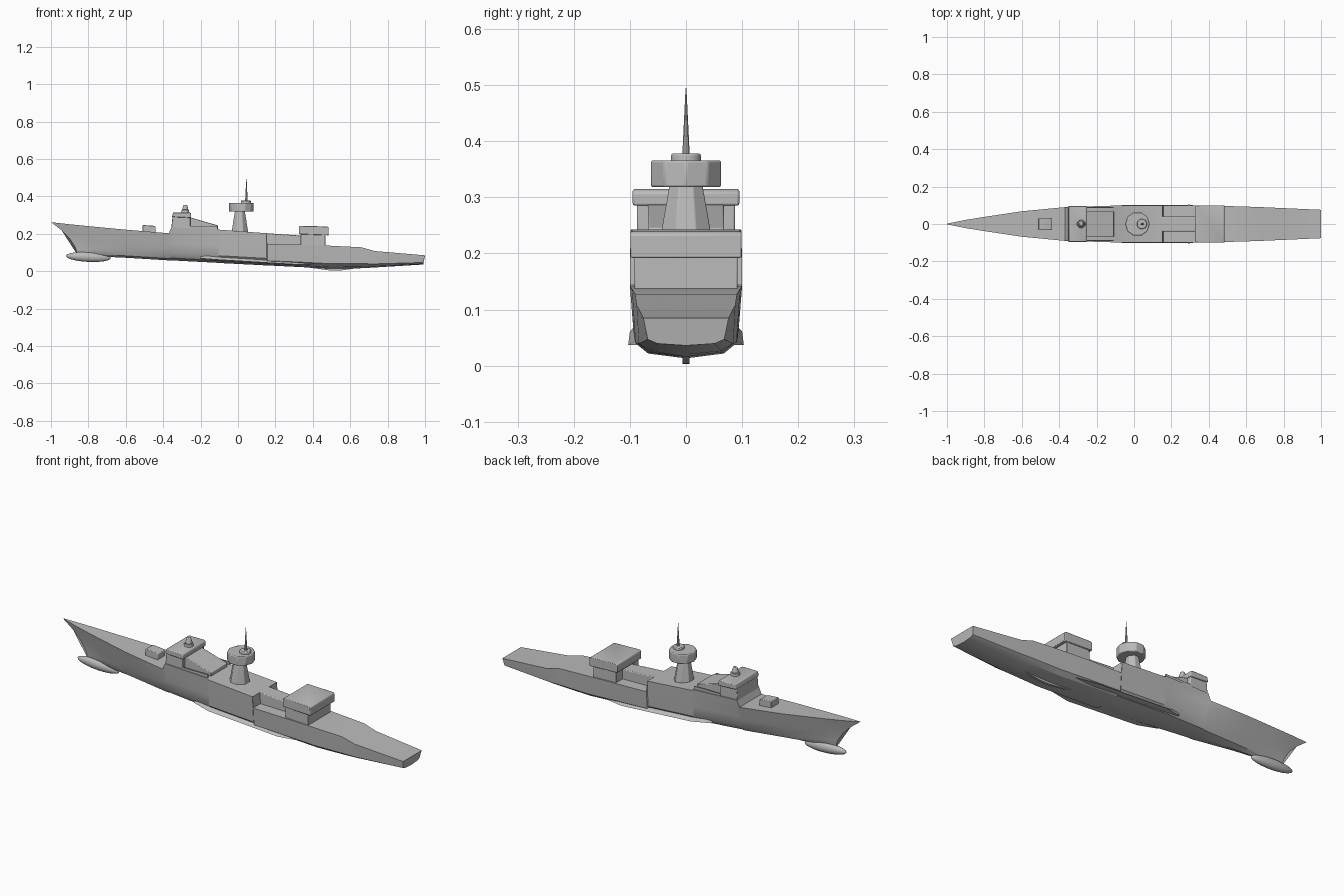
import bpy, bmesh, math
from mathutils import Matrix, Vector

cube = bpy.data.objects.get("Cube")
if cube:
    bpy.data.objects.remove(cube, do_unlink=True)

grey = bpy.data.materials.new("ship grey")
grey.use_nodes = True
grey.diffuse_color = (0.5, 0.5, 0.5, 1)
grey.node_tree.nodes["Principled BSDF"].inputs["Base Color"].default_value = (0.5, 0.5, 0.5, 1)


def finish(name, bm, bevel=0.0, angle=35):
    bmesh.ops.recalc_face_normals(bm, faces=bm.faces)
    mesh = bpy.data.meshes.new(name)
    bm.to_mesh(mesh)
    bm.free()
    mesh.materials.append(grey)
    obj = bpy.data.objects.new(name, mesh)
    bpy.context.collection.objects.link(obj)
    if bevel:
        mod = obj.modifiers.new("soft edges", "BEVEL")
        mod.width, mod.segments = bevel, 2
    bpy.ops.object.select_all(action="DESELECT")
    obj.select_set(True)
    bpy.context.view_layer.objects.active = obj
    bpy.ops.object.shade_smooth_by_angle(angle=math.radians(angle))
    return obj


def loft(bm, rings):
    """Skin closed rings of equal length and cap both ends."""
    rows = [[bm.verts.new(p) for p in ring] for ring in rings]
    n = len(rows[0])
    for a, b in zip(rows, rows[1:]):
        for i in range(n):
            bm.faces.new((a[i], a[(i + 1) % n], b[(i + 1) % n], b[i]))
    bm.faces.new(rows[0])
    bm.faces.new(rows[-1])


def slab(name, profile, half, y=0.0, bevel=0.0):
    """Extrude an x-z profile across the beam."""
    bm = bmesh.new()
    loft(bm, [[(x, y + s * half, z) for x, z in profile] for s in (-1, 1)])
    return finish(name, bm, bevel)


def box(name, x0, x1, z0, z1, half, y=0.0, bevel=0.003):
    return slab(name, [(x0, z0), (x1, z0), (x1, z1), (x0, z1)], half, y, bevel)


def drum(name, x, z0, z1, r0, r1, sides=8, bevel=0.0, squash=1.0):
    bm = bmesh.new()
    bmesh.ops.create_cone(bm, cap_ends=True, segments=sides, radius1=r0, radius2=r1, depth=z1 - z0)
    bmesh.ops.transform(bm, verts=bm.verts, matrix=Matrix.Translation((x, 0, (z0 + z1) / 2))
                        @ Matrix.Diagonal((squash, 1, 1, 1)) @ Matrix.Rotation(math.pi / sides, 4, "Z"))
    return finish(name, bm, bevel)


# Hull stations: x, rake, deck height, keel height, deck half width, bilge half width
STATIONS = [
    (-1.0, .14, .262, .09, .002, .002), (-.9, .07, .251, .085, .022, .005),
    (-.8, .03, .241, .08, .038, .012), (-.6, 0, .222, .072, .068, .036),
    (-.37, 0, .203, .058, .09, .066), (-.355, 0, .236, .058, .091, .068),
    (-.11, 0, .228, .045, .098, .088), (-.1, 0, .222, .044, .098, .088),
    (.153, 0, .203, .031, .1, .091), (.157, 0, .146, .031, .1, .093),
    (.34, 0, .142, .022, .1, .092), (.5, 0, .136, .013, .096, .09),
    (.66, 0, .128, .016, .091, .086), (.73, 0, .108, .02, .088, .084),
    (1.0, -.008, .085, .036, .076, .068)]
# Section: depth fraction and blend from deck width to bilge width
SECTION = [(0, 0), (.25, .3), (.5, .6), (.78, 1)]


def hull_ring(x, rake, deck, keel, wide, low):
    half = [(s, wide + (low - wide) * k) for s, k in SECTION] + [(.93, low * .75)]
    full = [(0, 0)] + half + [(1, 0)] + [(s, -w) for s, w in reversed(half)]
    return [(x + rake * (1 - (1 - s) ** 1.8), w, deck + (keel - deck) * s) for s, w in full]


bm = bmesh.new()
loft(bm, [hull_ring(*s) for s in STATIONS])
finish("hull", bm, angle=30)

# Bulb under the bow
bm = bmesh.new()
bmesh.ops.create_uvsphere(bm, u_segments=20, v_segments=12, radius=1)
bmesh.ops.transform(bm, verts=bm.verts, matrix=Matrix.Translation((-.8, 0, .076))
                    @ Matrix.Rotation(.05, 4, "Y") @ Matrix.Diagonal((.12, .021, .026, 1)))
finish("bow_bulb", bm, angle=60)

# Bilge fins and centre skeg
for side, label in ((1, "left"), (-1, "right")):
    bm = bmesh.new()
    rings = []
    for x, z, reach in ((-.2, .072, .075), (-.1, .064, .1), (.3, .04, .103), (.42, .04, .08)):
        rings.append([(x, side * .07, z + .02), (x, side * reach, z - .003), (x, side * .07, z - .004)])
    loft(bm, rings)
    finish("bilge_fin_" + label, bm)
slab("skeg", [(.3, .03), (.5, .003), (.55, .004), (.7, .025)], .006)

# Forward gun house
slab("gun_house", [(-.51, .205), (-.44, .2), (-.44, .238), (-.452, .243), (-.51, .247)], .03, bevel=.003)

# Bridge with overhanging wings and a sloped deckhouse behind
slab("bridge_block", [(-.358, .215), (-.255, .215), (-.255, .295), (-.35, .295)], .087, bevel=.003)
slab("bridge_wings", [(-.353, .29), (-.25, .285), (-.25, .309), (-.26, .315), (-.347, .315)],
     .095, bevel=.004)
slab("sloped_deckhouse", [(-.27, .22), (-.108, .22), (-.108, .245), (-.27, .292)], .068, bevel=.003)
for side, label in ((1, "left"), (-1, "right")):
    box("deck_bulwark_" + label, -.26, -.11, .222, .243, .003, side * .088, 0)

# Sensor on the bridge roof
drum("sensor_base", -.282, .31, .328, .024, .022, bevel=.002)
drum("sensor_head", -.282, .328, .355, .018, .01, 12, .003)

# Mast tower, drum and spike
drum("mast_tower", .01, .205, .325, .054, .031, 8, .002, .9)
drum("mast_drum", .018, .318, .366, .066, .066, 10, .004)
drum("mast_cap", .042, .362, .378, .028, .027, 12, .003)
drum("mast_spike", .045, .375, .495, .007, .0008, 10)

# Centre casing between the side recesses
slab("centre_casing", [(.14, .13), (.345, .13), (.345, .19), (.14, .204)], .04, bevel=.004)

# Hangar with overhanging roof block
box("hangar_lower", .335, .468, .12, .2, .092)
slab("hangar_roof_block", [(.325, .198), (.485, .192), (.485, .234), (.478, .239), (.332, .243), (.325, .238)],
     .099, bevel=.003)
